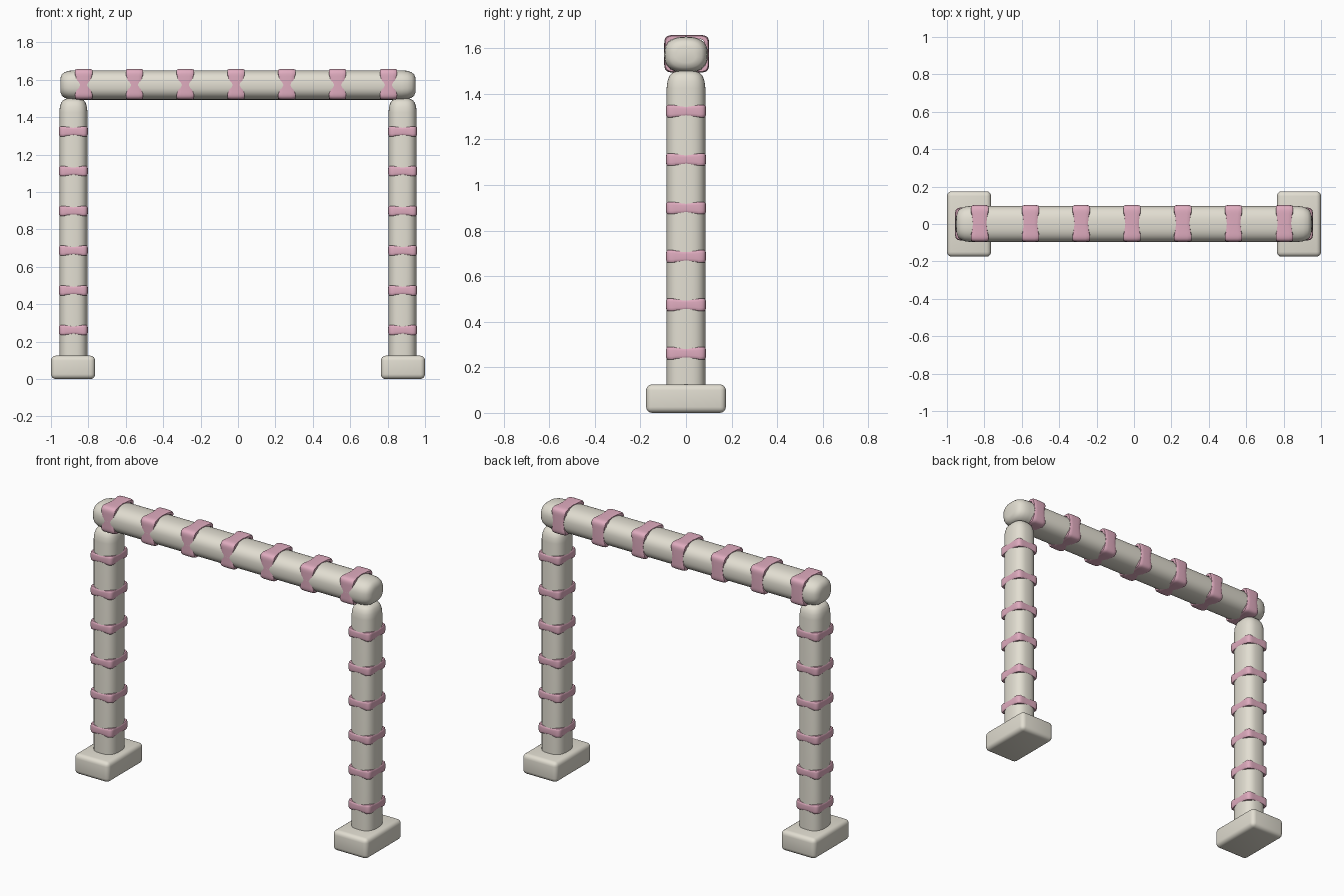
import bpy, bmesh, math
from mathutils import Matrix

if "Cube" in bpy.data.objects:
    bpy.data.objects.remove(bpy.data.objects["Cube"])


def material(name, rgb):
    m = bpy.data.materials.new(name)
    m.diffuse_color = (*rgb, 1)
    m.use_nodes = True
    m.node_tree.nodes["Principled BSDF"].inputs["Base Color"].default_value = m.diffuse_color
    return m


CREAM = material("cream", (0.76, 0.73, 0.64))
PINK = material("pink", (0.74, 0.41, 0.52))
TO_X = Matrix.Rotation(math.radians(90), 4, 'Y')   # turns a z-long part along x


def outline(i, n, a, b, p):
    """Point i of n on a rounded rectangle (superellipse)."""
    t = 2 * math.pi * i / n
    c, s = math.cos(t), math.sin(t)
    return (a * math.copysign(abs(c) ** (2 / p), c),
            b * math.copysign(abs(s) ** (2 / p), s))


def finish(bm, name, mat, angle=40):
    bmesh.ops.recalc_face_normals(bm, faces=bm.faces[:])
    me = bpy.data.meshes.new(name)
    bm.to_mesh(me)
    bm.free()
    me.materials.append(mat)
    me.shade_smooth()
    me.set_sharp_from_angle(angle=math.radians(angle))
    return me


def place(name, me, loc):
    ob = bpy.data.objects.new(name, me)
    ob.location = loc
    bpy.context.collection.objects.link(ob)
    return ob


def skin(bm, rings, closed):
    n = len(rings[0])
    for k in range(len(rings) if closed else len(rings) - 1):
        r, q = rings[k], rings[(k + 1) % len(rings)]
        for i in range(n):
            j = (i + 1) % n
            bm.faces.new((r[i], r[j], q[j], q[i]))
    if not closed:
        bm.faces.new(rings[0][::-1])
        bm.faces.new(rings[-1])


def tube(name, stations, a, b, p, matrix=Matrix()):
    """Padded tube through (height, scale) stations."""
    bm = bmesh.new()
    rings = [[bm.verts.new((x * s, y * s, z)) for x, y in
              (outline(i, 40, a, b, p) for i in range(40))] for z, s in stations]
    skin(bm, rings, False)
    bm.transform(matrix)
    return finish(bm, name, CREAM)


def band(name, a, b, mid, end, matrix=Matrix()):
    """Strap around a tube, wider at its corners than mid-face."""
    profile = [(0.80, -1), (0.95, -1), (0.985, -0.85), (1, -0.5),
               (1, 0.5), (0.985, 0.85), (0.95, 1), (0.80, 1)]
    bm = bmesh.new()
    rings = []
    n = 56
    for i in range(n):
        x, y = outline(i, n, a, b, 6.5)
        k = min(abs(x) / a, abs(y) / b)
        k = min(max((k - 0.25) / 0.5, 0), 1)
        k = k * k * (3 - 2 * k)
        w = mid + (end - mid) * k
        rings.append([bm.verts.new((x * s, y * s, w * h)) for s, h in profile])
    skin(bm, rings, True)
    bm.transform(matrix)
    return finish(bm, name, PINK)


CAP = [(0.075, 1), (0.045, 0.96), (0.022, 0.86), (0.008, 0.72), (0, 0.45)]

# Shared meshes
bm = bmesh.new()
bmesh.ops.create_cube(bm, size=1, matrix=Matrix.Diagonal((0.236, 0.35, 0.125, 1)))
bmesh.ops.bevel(bm, geom=bm.edges[:], offset=0.026, segments=4, profile=0.5, affect='EDGES')
foot = finish(bm, "foot", CREAM)
post = tube("post", [(0.08, 1)] + [(1.5 - d, s) for d, s in CAP], 0.0755, 0.085, 2.7)
post_band = band("post_band", 0.0775, 0.088, 0.020, 0.027)

# Feet, posts and post straps on both sides
for side, sx in (("left", -1), ("right", 1)):
    place(f"{side}_foot", foot, (sx * 0.882, 0, 0.0625))
    place(f"{side}_post", post, (sx * 0.88, 0, 0))
    for k in range(6):
        place(f"{side}_post_band_{k + 1}", post_band, (sx * 0.88, 0, 0.262 + 0.2125 * k))

# Crossbar with rounded ends
ends = [(d - 0.95, s) for d, s in reversed(CAP)]
bar = tube("crossbar", ends + [(-z, s) for z, s in reversed(ends)],
           0.079, 0.096, 2.5, TO_X)
place("crossbar", bar, (0, 0, 1.572))

# Crossbar straps
bar_band = band("crossbar_band", 0.083, 0.099, 0.036, 0.046, TO_X)
for k in range(7):
    place(f"crossbar_band_{k + 1}", bar_band, (-0.825 + 0.2715 * k, 0.003, 1.576))
